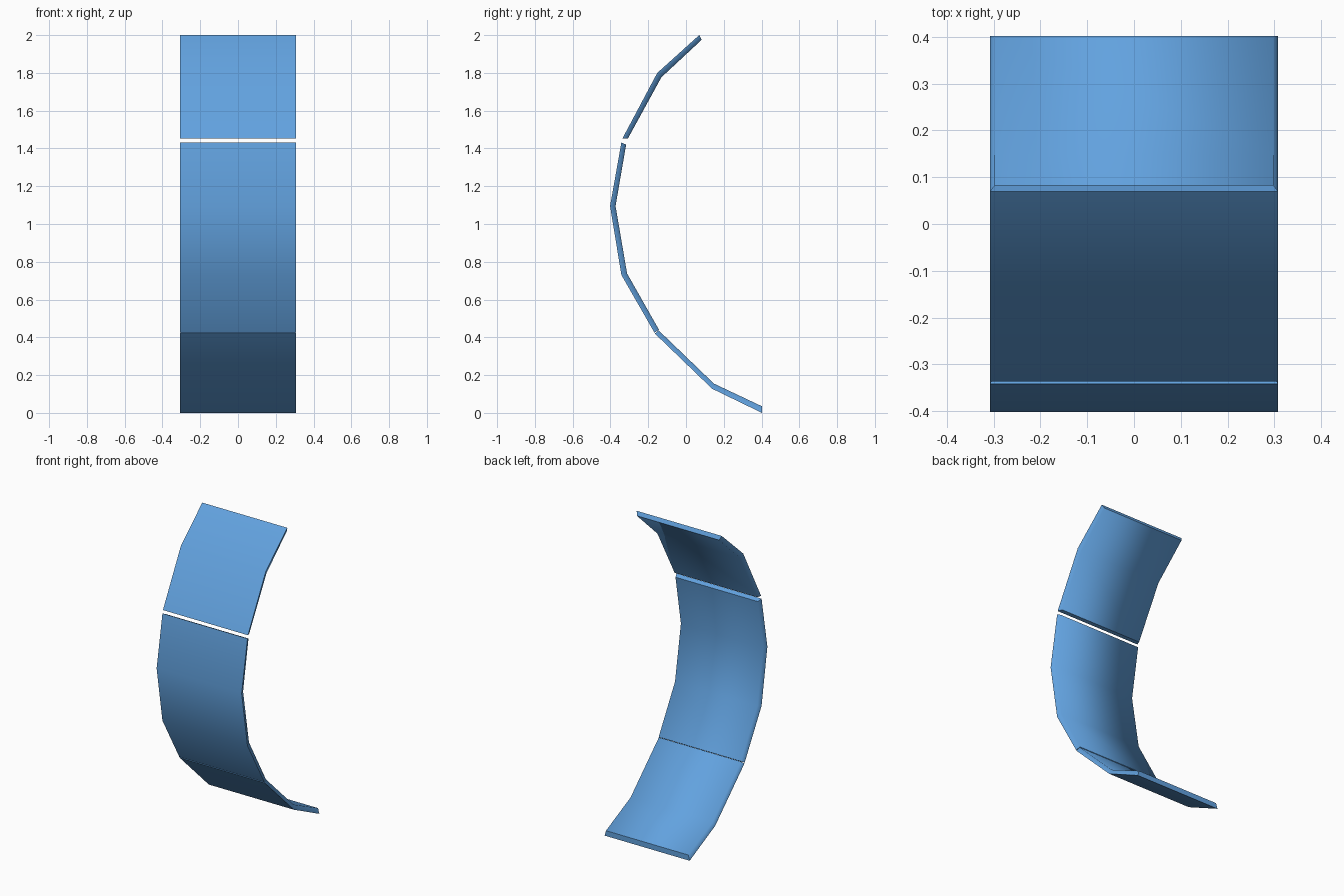
import bpy
import bmesh

cube = bpy.data.objects.get("Cube")
if cube:
    bpy.data.objects.remove(cube, do_unlink=True)

# One blue paint for every panel
blue = bpy.data.materials.new("sky_blue")
blue.use_nodes = True
color = (0.122, 0.361, 0.738, 1)
blue.diffuse_color = color
blue.node_tree.nodes["Principled BSDF"].inputs["Base Color"].default_value = color

OUTER_HALF = 0.308   # half width of the front skin
INNER_HALF = 0.298   # half width of the slightly narrower back skin


def curved_panel(name, outer, inner):
    """Sweep a (y, z) front and back profile across x into a closed bent plate."""
    bm = bmesh.new()
    rows = []
    for (oy, oz), (iy, iz) in zip(outer, inner):
        rows.append([bm.verts.new(p) for p in (
            (-OUTER_HALF, oy, oz), (OUTER_HALF, oy, oz),
            (INNER_HALF, iy, iz), (-INNER_HALF, iy, iz))])
    front_edges = []
    for a, b in zip(rows, rows[1:]):
        for i in range(4):
            j = (i + 1) % 4
            bm.faces.new((a[i], a[j], b[j], b[i]))
        front_edges += [bm.edges.get((a[i], b[i])) for i in (0, 1)]
    caps = [bm.faces.new(rows[0]), bm.faces.new(rows[-1])]
    bmesh.ops.recalc_face_normals(bm, faces=bm.faces)

    # Soft bends and soft back rims; crisp front rims and ends
    for face in bm.faces:
        face.smooth = True
    for edge in front_edges + [e for cap in caps for e in cap.edges]:
        edge.smooth = False

    mesh = bpy.data.meshes.new(name)
    bm.to_mesh(mesh)
    bm.free()
    mesh.materials.append(blue)
    obj = bpy.data.objects.new(name, mesh)
    bpy.context.collection.objects.link(obj)
    return obj


# Upper panel, leaning back at the top
curved_panel("upper_panel",
             [(0.07, 2.0), (-0.152, 1.8), (-0.337, 1.452)],
             [(0.083, 1.975), (-0.13, 1.777), (-0.308, 1.452)])

# Middle panel, the bulging front
curved_panel("middle_panel",
             [(-0.342, 1.432), (-0.402, 1.095), (-0.342, 0.73), (-0.167, 0.425)],
             [(-0.317, 1.42), (-0.373, 1.095), (-0.312, 0.738), (-0.143, 0.44)])

# Lower panel, sweeping back to the ground
curved_panel("lower_panel",
             [(-0.165, 0.42), (0.138, 0.128), (0.402, 0.0)],
             [(-0.145, 0.437), (0.148, 0.155), (0.402, 0.035)])
